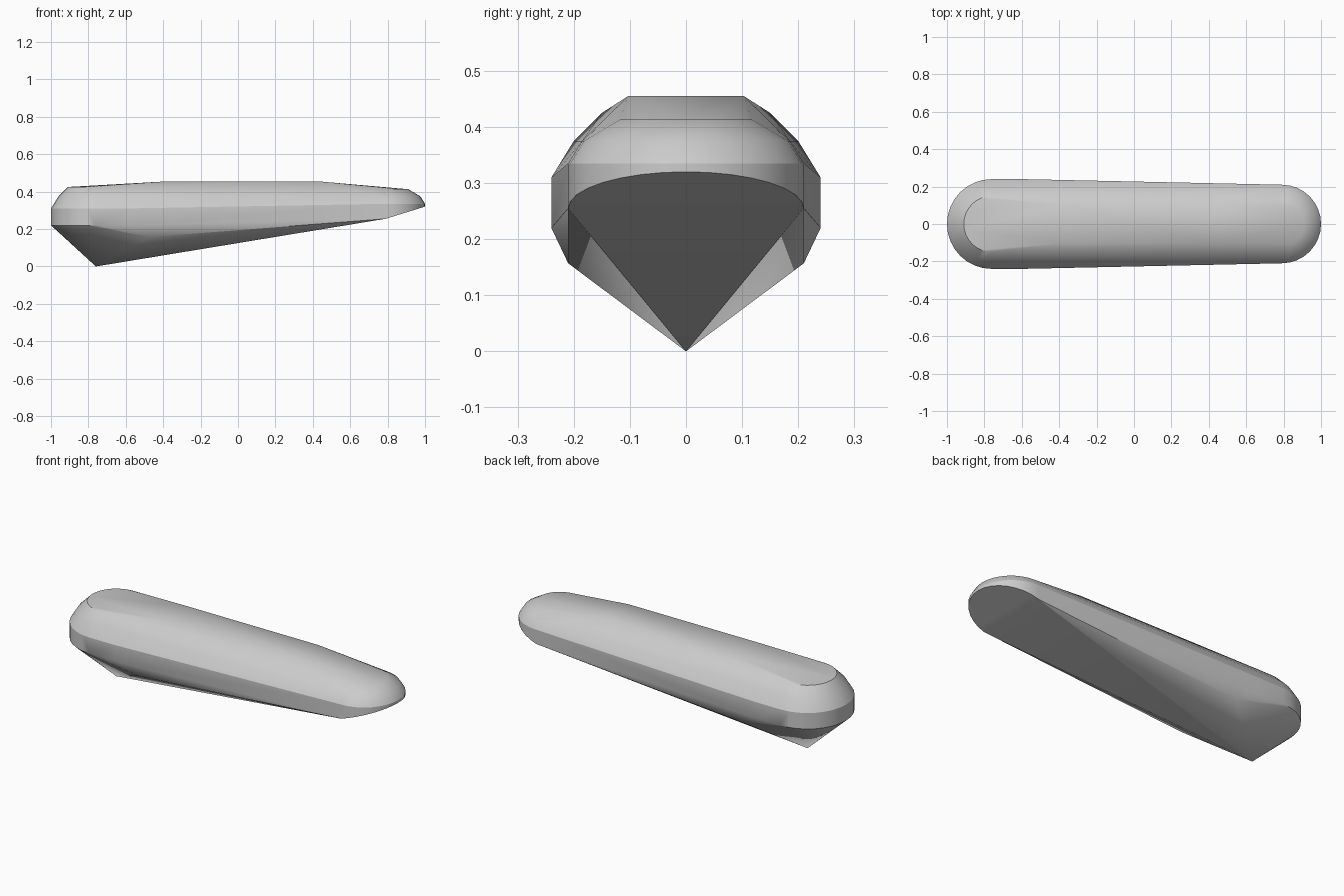
import bpy, bmesh, math

cube = bpy.data.objects.get("Cube")
if cube:
    bpy.data.objects.remove(cube, do_unlink=True)

grey = bpy.data.materials.new("plain grey")
grey.use_nodes = True
grey.diffuse_color = (0.6, 0.6, 0.6, 1)
grey.node_tree.nodes["Principled BSDF"].inputs["Base Color"].default_value = (0.6, 0.6, 0.6, 1)


def half_ring(cx, side, radius, z, rise=0.0, steps=16):
    """Semicircular end outline; rise lifts the middle of the arc."""
    pts = []
    for i in range(steps + 1):
        a = math.pi * (i / steps - 0.5)
        pts.append((cx + side * radius * math.cos(a), radius * math.sin(a),
                    z + rise * math.cos(a)))
    return pts


points = []
# Blunt wide end: upright band, then two rounded steps up
for radius, z in ((0.24, 0.22), (0.24, 0.31), (0.2, 0.375), (0.15, 0.425)):
    points += half_ring(-0.76, -1, radius, z)
# Slim end: upswept lower rim, then a rounded cap
points += half_ring(0.79, 1, 0.21, 0.255, rise=0.065)
for radius, z in ((0.21, 0.335), (0.185, 0.375), (0.12, 0.413)):
    points += half_ring(0.79, 1, radius, z)
# Flat top, lower flanks and keel point
for s in (-1, 1):
    points += [(-0.38, s * 0.103, 0.455), (0.43, s * 0.103, 0.455),
               (-0.6, s * 0.24, 0.22), (-0.6, s * 0.24, 0.31),
               (-0.48, s * 0.21, 0.157)]
points.append((-0.76, 0, 0))

# Skin the outlines with one convex shell
bm = bmesh.new()
for p in points:
    bm.verts.new(p)
bmesh.ops.remove_doubles(bm, verts=bm.verts, dist=0.001)
bmesh.ops.convex_hull(bm, input=bm.verts)
loose = [v for v in bm.verts if not v.link_faces]
bmesh.ops.delete(bm, geom=loose, context="VERTS")
bmesh.ops.dissolve_limit(bm, angle_limit=math.radians(0.5), verts=bm.verts, edges=bm.edges)
bmesh.ops.recalc_face_normals(bm, faces=bm.faces)
mesh = bpy.data.meshes.new("hull_shell")
bm.to_mesh(mesh)
bm.free()
mesh.materials.append(grey)

shell = bpy.data.objects.new("hull_shell", mesh)
bpy.context.collection.objects.link(shell)
bpy.context.view_layer.objects.active = shell
shell.select_set(True)
bpy.ops.object.shade_smooth_by_angle(angle=math.radians(30))
